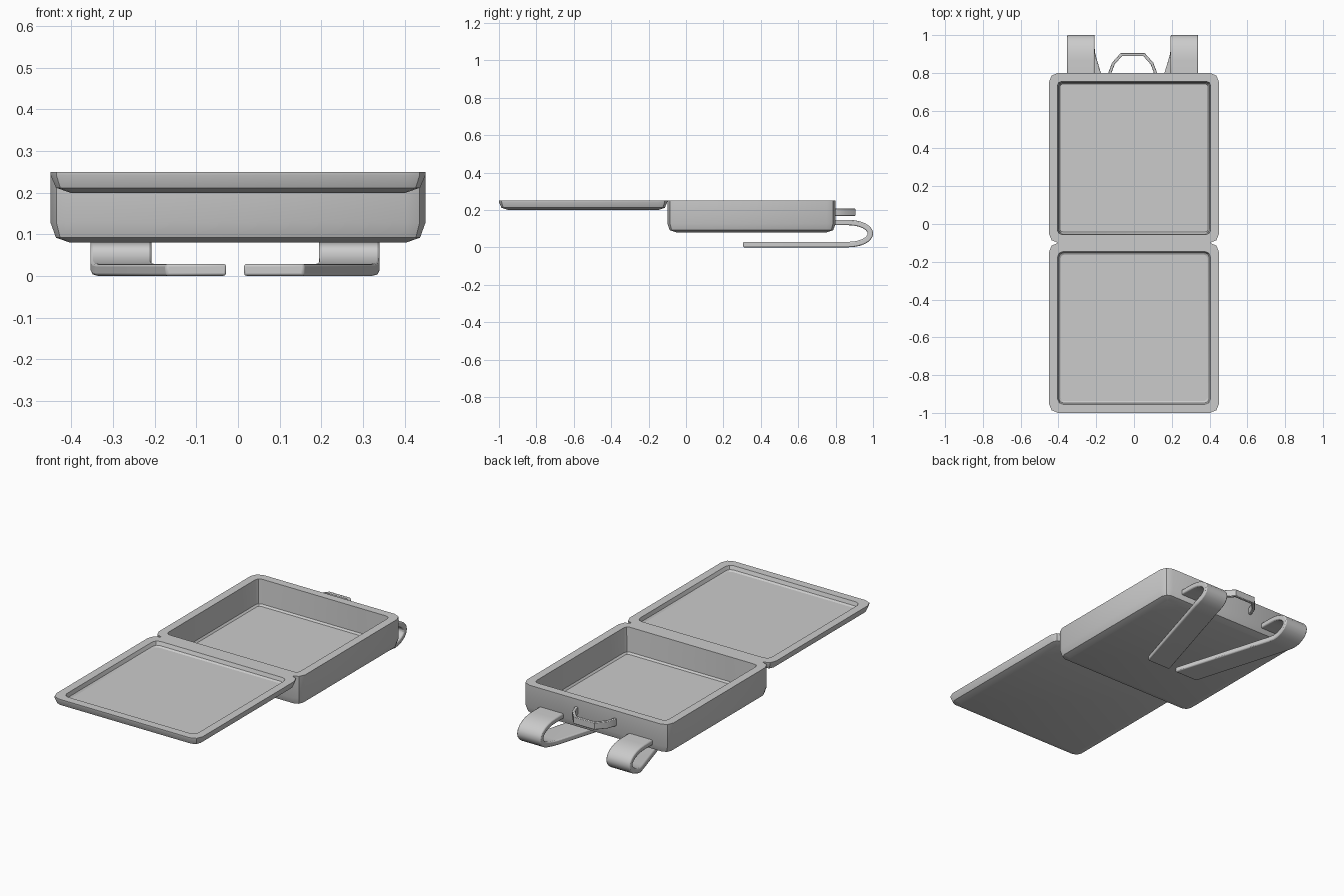
import bpy, bmesh, math
from mathutils import Vector

if "Cube" in bpy.data.objects:
    bpy.data.objects.remove(bpy.data.objects["Cube"])


def finish(name, bm, bevel=0.0):
    bmesh.ops.recalc_face_normals(bm, faces=bm.faces)
    me = bpy.data.meshes.new(name)
    bm.to_mesh(me)
    bm.free()
    ob = bpy.data.objects.new(name, me)
    bpy.context.collection.objects.link(ob)
    if bevel:
        mod = ob.modifiers.new("soft_edges", 'BEVEL')
        mod.width, mod.segments, mod.limit_method = bevel, 2, 'ANGLE'
        mod.angle_limit = math.radians(50)
    bpy.ops.object.select_all(action='DESELECT')
    ob.select_set(True)
    bpy.context.view_layer.objects.active = ob
    bpy.ops.object.shade_smooth_by_angle(angle=math.radians(30))
    return ob


def tray(name, cy, half, rings):
    """Open box lofted through rounded squares: (inset, z, corner radius)."""
    bm = bmesh.new()
    loops = []
    for inset, z, r in rings:
        h = half - inset
        loop = []
        for q, (sx, sy) in enumerate([(1, 1), (-1, 1), (-1, -1), (1, -1)]):
            for k in range(3):
                a = math.radians(90 * q + 45 * k)
                loop.append(bm.verts.new((sx * (h - r) + r * math.cos(a),
                                          cy + sy * (h - r) + r * math.sin(a), z)))
        loops.append(loop)
    for a, b in zip(loops, loops[1:]):
        for i in range(12):
            j = (i + 1) % 12
            bm.faces.new((a[i], a[j], b[j], b[i]))
    bm.faces.new(loops[0])
    bm.faces.new(loops[-1])
    return finish(name, bm)


def ribbon(name, path, thick, across, bevel):
    """Flat band along a path, thickened at right angles to 'across'."""
    bm = bmesh.new()
    pts = [Vector(p) for p in path]
    w = Vector(across)
    rows = []
    for i, p in enumerate(pts):
        d0 = (p - pts[i - 1]).normalized() if i else None
        d1 = (pts[i + 1] - p).normalized() if i < len(pts) - 1 else None
        d0, d1 = d0 or d1, d1 or d0
        n = (d0 + d1).cross(w).normalized() * thick / 2
        n /= max(0.5, math.cos(d0.angle(d1) / 2))
        rows.append([bm.verts.new(p + s * w / 2 + t * n)
                     for s, t in ((-1, -1), (1, -1), (1, 1), (-1, 1))])
    for a, b in zip(rows, rows[1:]):
        for i in range(4):
            j = (i + 1) % 4
            bm.faces.new((a[i], a[j], b[j], b[i]))
    bm.faces.new(rows[0])
    bm.faces.new(rows[-1])
    return finish(name, bm, bevel)


# Deep main compartment and the shallow lid lying open in front of it
tray("main_compartment", 0.35, 0.45, [
    (0.048, 0.08, 0.004), (0.013, 0.092, 0.035), (0, 0.128, 0.048), (0, 0.25, 0.048),
    (0.045, 0.25, 0.022), (0.05, 0.115, 0.022), (0.058, 0.105, 0.015)])
tray("open_lid", -0.55, 0.45, [
    (0.048, 0.20, 0.008), (0.013, 0.212, 0.035), (0, 0.242, 0.048), (0, 0.25, 0.048),
    (0.045, 0.25, 0.03), (0.052, 0.23, 0.025), (0.062, 0.223, 0.018)])

# Carry handle on the top end
CX = -0.007
ribbon("carry_handle", [(CX + x, y, 0.188) for x, y in (
    (-0.122, 0.78), (-0.119, 0.805), (-0.102, 0.85), (-0.06, 0.897),
    (0.06, 0.897), (0.102, 0.85), (0.119, 0.805), (0.122, 0.78))],
    0.016, (0, 0, 0.04), 0.003)

# Shoulder straps: loop out of the end wall, fold under and converge
for side, label in ((-1, "left"), (1, "right")):
    x0 = CX + side * 0.274
    path = [(x0, 0.78, 0.133)]
    for k in range(13):
        a = math.radians(90 - 15 * k)
        path.append((x0, 0.868 + 0.118 * math.cos(a), 0.074 + 0.059 * math.sin(a)))
    path = [(x - side * 0.29 * max(0, 0.91 - y) * (z < 0.07), y, z) for x, y, z in path]
    path.append((CX + side * 0.093, 0.305, 0.015))
    ribbon(label + "_shoulder_strap", path, 0.029, (0.146, 0, 0), 0.006)
